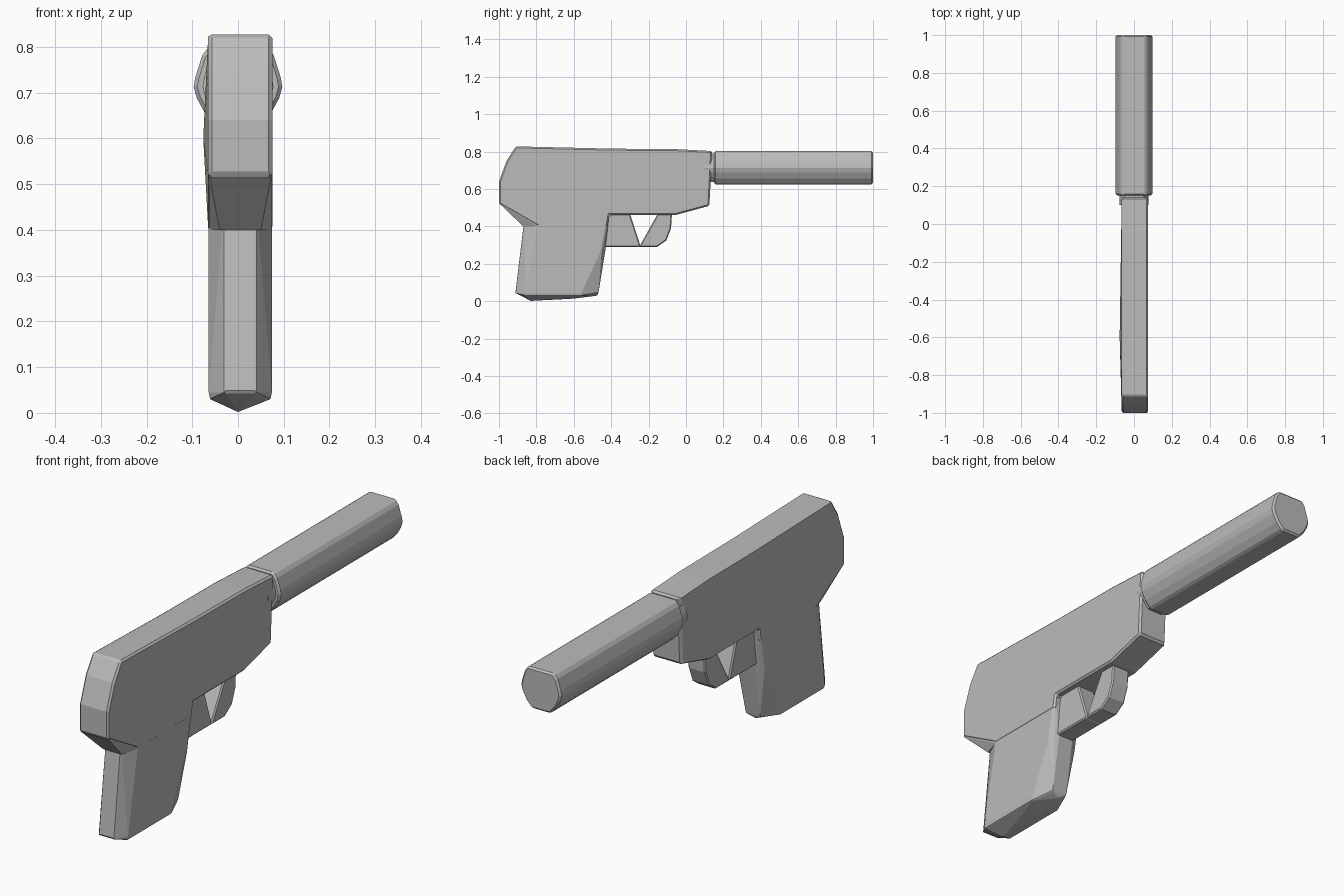
import bpy, bmesh, math
from mathutils import Vector

cube = bpy.data.objects.get("Cube")
if cube:
    bpy.data.objects.remove(cube, do_unlink=True)

grey = bpy.data.materials.new("metal_grey")
grey.use_nodes = True
grey.diffuse_color = (0.5, 0.5, 0.5, 1)
grey.node_tree.nodes["Principled BSDF"].inputs["Base Color"].default_value = (0.5, 0.5, 0.5, 1)

MID = 0.005  # the slab sits slightly off centre


def finish(name, bm, bevel=0.0):
    bmesh.ops.recalc_face_normals(bm, faces=bm.faces)
    mesh = bpy.data.meshes.new(name)
    bm.to_mesh(mesh)
    bm.free()
    mesh.materials.append(grey)
    obj = bpy.data.objects.new(name, mesh)
    bpy.context.collection.objects.link(obj)
    if bevel:
        mod = obj.modifiers.new("edge_bevel", 'BEVEL')
        mod.width = bevel
        mod.segments = 1
        mod.limit_method = 'ANGLE'
        mod.angle_limit = math.radians(35)
    return obj


def prism(points, start, end):
    """Join two copies of a loop of points, offset by start and end."""
    bm = bmesh.new()
    a = [bm.verts.new(Vector(p) + Vector(start)) for p in points]
    b = [bm.verts.new(Vector(p) + Vector(end)) for p in points]
    caps = [bm.faces.new(a), bm.faces.new(b)]
    for i in range(len(a)):
        j = (i + 1) % len(a)
        bm.faces.new((a[i], a[j], b[j], b[i]))
    return bm, caps


def hull(name, points, bevel=0.0):
    bm = bmesh.new()
    for p in points:
        bm.verts.new(p)
    res = bmesh.ops.convex_hull(bm, input=bm.verts)
    inner = [v for v in bm.verts if not v.link_faces]
    bmesh.ops.delete(bm, geom=inner, context='VERTS')
    bmesh.ops.dissolve_limit(bm, angle_limit=math.radians(2), verts=bm.verts, edges=bm.edges)
    return finish(name, bm, bevel)


# Body slab, with a shallow bulge on its right side
body = [(-0.91, 0.828), (-0.96, 0.75), (-1, 0.64), (-1, 0.52), (-0.79, 0.40),
        (-0.42, 0.40), (-0.41, 0.46), (-0.06, 0.46), (0.125, 0.51),
        (0.14, 0.803), (-0.05, 0.813), (-0.4, 0.816)]
bm, caps = prism([(0, y, z) for y, z in body], (-0.065, 0, 0), (0.075, 0, 0))
centre = bmesh.ops.poke(bm, faces=[caps[0]])["verts"][0]
centre.co = (-0.076, -0.6, 0.6)
finish("body", bm, 0.008)

# Sloped underside behind the grip
pts = [(MID + s * 0.068, y, z) for s in (-1, 1)
       for y, z in ((-0.995, 0.52), (-0.79, 0.40), (-0.79, 0.5))]
pts += [(MID + s * 0.045, -0.87, 0.40) for s in (-1, 1)]
hull("body_underside", pts)

# Grip: chamfered sections tapering to a keeled base
# each row: height, back, back chamfer, front, front chamfer
sections = [(0.46, -0.862, 0.08, -0.41, 0.005), (0.28, -0.884, 0.075, -0.43, 0.02),
            (0.045, -0.912, 0.05, -0.468, 0.09)]
pts = []
for z, back, bc, front, fc in sections:
    for s in (-1, 1):
        pts += [(MID + s * 0.035, back, z), (MID + s * 0.069, back + bc, z),
                (MID + s * 0.069, front - fc, z), (MID + s * 0.035, front, z)]
pts += [(MID + s * 0.066, y, 0.03) for s in (-1, 1) for y in (-0.86, -0.56)]
pts += [(0, -0.83, 0.002), (0, -0.6, 0.014), (0, -0.475, 0.03)]
hull("grip", pts, 0.004)

# Trigger and guard on either side of a triangular opening
trigger = [(-0.45, 0.47), (-0.30, 0.47), (-0.245, 0.30), (-0.25, 0.29), (-0.45, 0.29)]
guard = [(-0.15, 0.47), (-0.075, 0.47), (-0.08, 0.39), (-0.105, 0.325),
         (-0.155, 0.29), (-0.255, 0.29), (-0.245, 0.30)]
for name, outline in (("trigger", trigger), ("trigger_guard", guard)):
    bm, caps = prism([(0, y, z) for y, z in outline], (MID - 0.042, 0, 0), (MID + 0.042, 0, 0))
    finish(name, bm, 0.008)

# Faceted barrel and its narrow collar
half = [(0.062, 0.803), (0.078, 0.782), (0.093, 0.735), (0.097, 0.713),
        (0.09, 0.688), (0.072, 0.655), (0.045, 0.625)]
ring = [(x, 0, z) for x, z in half] + [(-x, 0, z) for x, z in reversed(half)]
bm, caps = prism(ring, (0, 0.15, 0), (0, 1, 0))
finish("barrel", bm, 0.008)

small = [(x * 0.8, 0, 0.714 + (z - 0.714) * 0.85) for x, y, z in ring]
bm, caps = prism(small, (0, 0.1, 0), (0, 0.17, 0))
finish("barrel_collar", bm)
